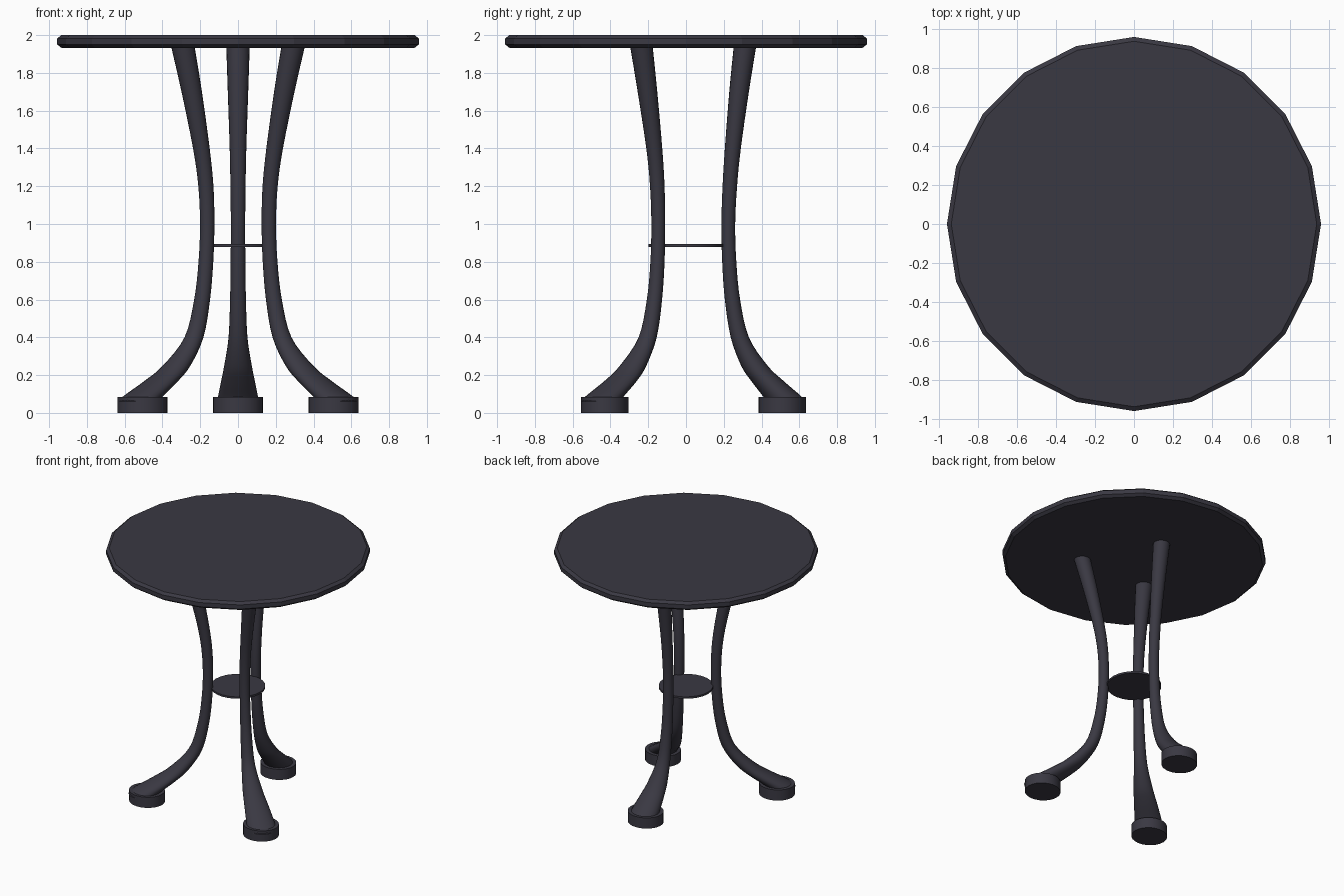
import bpy, bmesh
from math import sin, cos, pi, radians

if "Cube" in bpy.data.objects:
    bpy.data.objects.remove(bpy.data.objects["Cube"])

mat = bpy.data.materials.new("dark_metal")
mat.diffuse_color = (0.042, 0.040, 0.055, 1)
mat.use_nodes = True
mat.node_tree.nodes["Principled BSDF"].inputs["Base Color"].default_value = mat.diffuse_color


def loft(name, rings, sides, smooth=None):
    """Stack horizontal elliptical rings (x, y, z, rx, ry) into a capped solid."""
    bm = bmesh.new()
    loops = [[bm.verts.new((x + rx * cos(2 * pi * i / sides), y + ry * sin(2 * pi * i / sides), z))
              for i in range(sides)] for x, y, z, rx, ry in rings]
    for a, b in zip(loops, loops[1:]):
        for i in range(sides):
            j = (i + 1) % sides
            bm.faces.new((a[i], a[j], b[j], b[i]))
    bm.faces.new(loops[0][::-1])
    bm.faces.new(loops[-1])
    bmesh.ops.recalc_face_normals(bm, faces=bm.faces)
    me = bpy.data.meshes.new(name)
    bm.to_mesh(me)
    bm.free()
    me.materials.append(mat)
    ob = bpy.data.objects.new(name, me)
    bpy.context.collection.objects.link(ob)
    if smooth:
        bpy.ops.object.select_all(action='DESELECT')
        ob.select_set(True)
        bpy.context.view_layer.objects.active = ob
        bpy.ops.object.shade_smooth_by_angle(angle=radians(smooth))
    return ob


def spline(rows, steps=4):
    """Catmull-Rom interpolation of rows of numbers."""
    out = []
    p = [rows[0]] + rows + [rows[-1]]
    for k in range(1, len(p) - 2):
        for s in range(steps):
            t = s / steps
            out.append([0.5 * (2 * b + (c - a) * t + (2 * a - 5 * b + 4 * c - d) * t * t
                               + (3 * b - a - 3 * c + d) * t ** 3)
                        for a, b, c, d in zip(*p[k - 1:k + 3])])
    return out + [rows[-1]]


# Leg stations: z, side-leg x, front-leg y, back-leg y, radius
stations = spline([
    (0.06, 0.525, -0.45, 0.53, 0.108),
    (0.09, 0.50, -0.428, 0.507, 0.105),
    (0.17, 0.405, -0.345, 0.43, 0.089),
    (0.25, 0.325, -0.28, 0.362, 0.073),
    (0.40, 0.233, -0.203, 0.285, 0.050),
    (0.60, 0.190, -0.167, 0.246, 0.042),
    (0.80, 0.170, -0.151, 0.229, 0.039),
    (1.00, 0.163, -0.147, 0.224, 0.038),
    (1.20, 0.170, -0.152, 0.232, 0.040),
    (1.40, 0.194, -0.168, 0.248, 0.044),
    (1.70, 0.245, -0.204, 0.281, 0.054),
    (1.94, 0.292, -0.236, 0.312, 0.062),
])

# Three curved legs with round feet: two in front, one at the back
for label, sx, col in (("front_left", -1, 2), ("front_right", 1, 2), ("back", 0, 3)):
    loft(label + "_leg", [(sx * s[1], s[col], s[0], s[4], s[4] * 0.96) for s in stations], 20, 40)
    fx, fy = sx * 0.505, (-0.43 if col == 2 else 0.51)
    loft(label + "_foot", [(fx, fy, z, 0.133, 0.125) for z in (0, 0.085)], 24, 40)

# Small round shelf between the legs
loft("brace_disc", [(0, 0, z, 0.198, 0.198) for z in (0.878, 0.893)], 24, 40)

# Faceted twenty-sided top with chamfered rim
loft("table_top", [(0, 0, z, r, r) for z, r in
                   ((1.933, 0.935), (1.95, 0.957), (1.983, 0.957), (2.0, 0.935))], 20)
